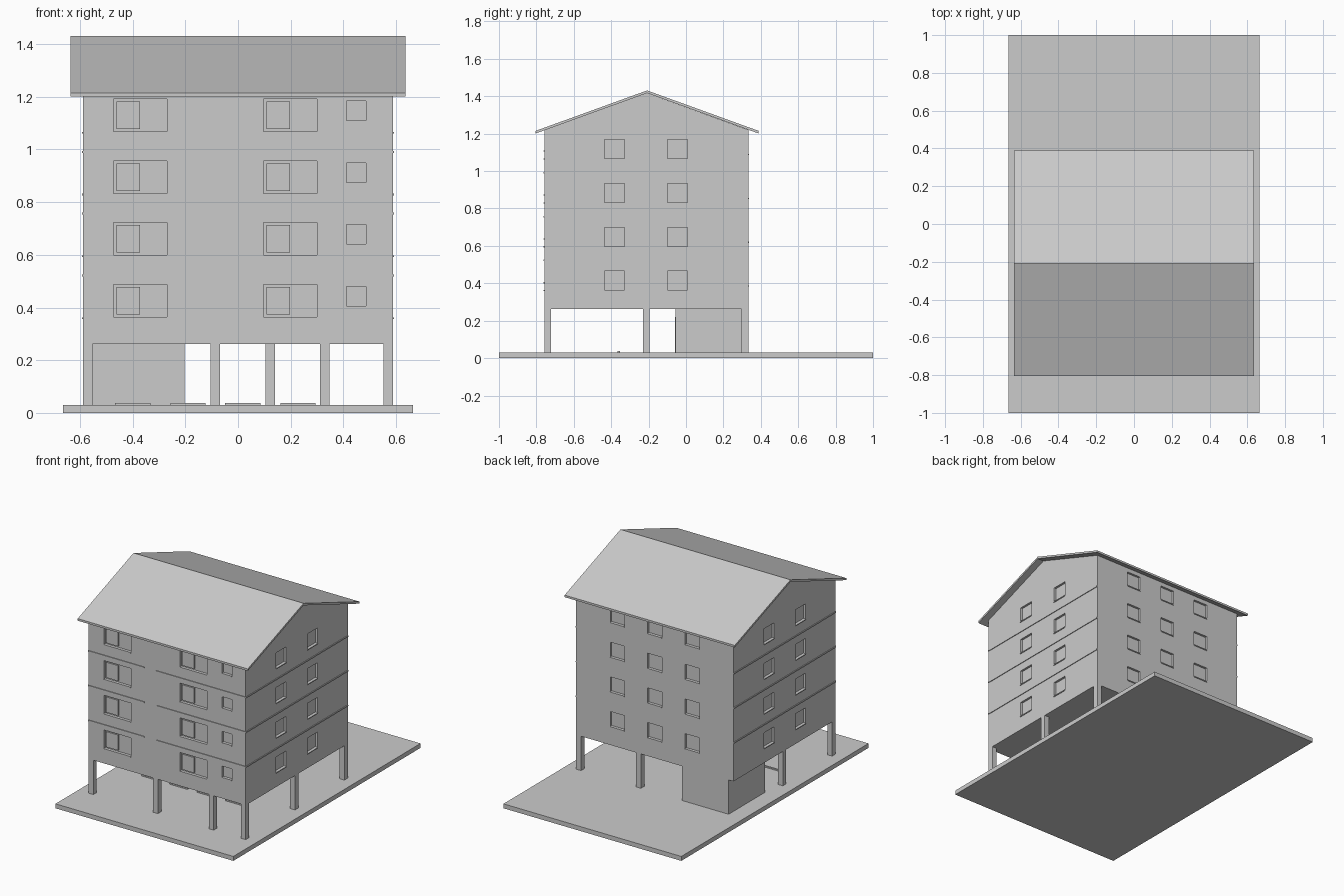
import bpy, bmesh

cube = bpy.data.objects.get("Cube")
if cube:
    bpy.data.objects.remove(cube, do_unlink=True)

grey = bpy.data.materials.new("plain grey")
grey.use_nodes = True
GREY = (0.6, 0.6, 0.6, 1)
grey.diffuse_color = GREY
grey.node_tree.nodes["Principled BSDF"].inputs["Base Color"].default_value = GREY


def finish(name, bm):
    bmesh.ops.recalc_face_normals(bm, faces=bm.faces)
    mesh = bpy.data.meshes.new(name)
    bm.to_mesh(mesh)
    bm.free()
    mesh.materials.append(grey)
    obj = bpy.data.objects.new(name, mesh)
    bpy.context.scene.collection.objects.link(obj)
    return obj


def boxes(name, spans):
    """One object from boxes given as (x0, x1, y0, y1, z0, z1)."""
    bm = bmesh.new()
    for x0, x1, y0, y1, z0, z1 in spans:
        new = bmesh.ops.create_cube(bm, size=1)["verts"]
        for v in new:
            v.co = (x1 if v.co.x > 0 else x0,
                    y1 if v.co.y > 0 else y0,
                    z1 if v.co.z > 0 else z0)
    return finish(name, bm)


def extrude_x(name, profile, half):
    """Extrude a (y, z) outline symmetrically along x."""
    bm = bmesh.new()
    face = bm.faces.new([bm.verts.new((-half, y, z)) for y, z in profile])
    out = bmesh.ops.extrude_face_region(bm, geom=[face])["geom"]
    for v in out:
        if isinstance(v, bmesh.types.BMVert):
            v.co.x = half
    return finish(name, bm)


W = 0.588                      # half width of the block
FRONT, BACK, RIDGE = -0.757, 0.333, -0.208
FLOOR, BASE = 0.03, 0.262      # ground top and underside of the block
STOREY, DEPTH, LIP = 0.2345, 0.015, 0.005
rises = [i * STOREY for i in range(4)]

# Ground slab
boxes("ground_slab", [(-0.665, 0.665, -1, 1, 0, FLOOR)])

# Main block with gable ends
block = extrude_x("apartment_block", [
    (FRONT, BASE), (BACK, BASE), (BACK, 1.22), (RIDGE, 1.417), (FRONT, 1.22)], W)

# Window openings, sills and sashes
holes, sills, sashes = [], [], []
for r in rises:
    for x0, x1, z0, z1 in ((-0.472, -0.27, 0.364, 0.488),
                           (0.097, 0.3, 0.364, 0.488),
                           (0.412, 0.486, 0.406, 0.48)):
        holes.append((x0, x1, FRONT - 0.1, FRONT + DEPTH, z0 + r, z1 + r))
        sills.append((x0, x1, FRONT - LIP, FRONT + 0.001, z0 + r - 0.006, z0 + r))
        if x1 - x0 > 0.1:
            sashes.append((x0 + 0.011, x0 + 0.1, FRONT + 0.006, FRONT + DEPTH + 0.001,
                           z0 + r + 0.01, z1 + r - 0.01))
    for x in (-0.28, 0, 0.28):
        holes.append((x - 0.053, x + 0.053, BACK - DEPTH, BACK + 0.1, 0.388 + r, 0.488 + r))
        sills.append((x - 0.053, x + 0.053, BACK - 0.001, BACK + LIP, 0.382 + r, 0.388 + r))
    for y in (-0.382, -0.046):
        for s in (-1, 1):
            a, b = sorted((s * (W - DEPTH), s * (W + 0.1)))
            holes.append((a, b, y - 0.054, y + 0.054, 0.363 + r, 0.465 + r))
            a, b = sorted((s * (W - 0.001), s * (W + LIP)))
            sills.append((a, b, y - 0.054, y + 0.054, 0.357 + r, 0.363 + r))

cutter = boxes("window_cutter", holes)
cutter.hide_render = True
cut = block.modifiers.new("window_openings", "BOOLEAN")
cut.operation = "DIFFERENCE"
cut.solver = "EXACT"
cut.object = cutter
bpy.context.view_layer.objects.active = block
bpy.ops.object.modifier_apply(modifier=cut.name)
bpy.data.objects.remove(cutter, do_unlink=True)
boxes("window_sills", sills)
boxes("window_sashes", sashes)

# Thin bands at the floor levels, on the front and both ends
bands = []
for r in rises[:3]:
    z0, z1 = 0.518 + r, 0.526 + r
    for x0, x1 in ((-W, -0.17), (-0.08, W)):
        bands.append((x0, x1, FRONT - LIP, FRONT + 0.001, z0, z1))
    bands.append((-W - LIP, -W + 0.001, FRONT, BACK, z0, z1))
    bands.append((W - 0.001, W + LIP, FRONT, BACK, z0, z1))
boxes("floor_bands", bands)

# Pitched roof
T = 0.014
EAVE_F, EAVE_B, EAVE_Z, TOP = -0.804, 0.388, 1.215, 1.431
extrude_x("roof", [
    (EAVE_F, EAVE_Z), (RIDGE, TOP), (EAVE_B, EAVE_Z),
    (EAVE_B, EAVE_Z - T), (RIDGE, TOP - T), (EAVE_F, EAVE_Z - T)], 0.636)

# Open ground floor: columns, stair core, door, wheel stops
spots = [(-0.57, -0.739), (-0.087, -0.739), (0.33, -0.739), (0.57, -0.739),
         (-0.57, -0.213), (0.57, -0.213), (0.122, 0.315), (0.57, 0.315)]
boxes("columns", [(x - 0.018, x + 0.018, y - 0.018, y + 0.018, FLOOR, BASE)
                  for x, y in spots])
CORE = -0.055
boxes("stair_core", [(-0.552, -0.203, CORE, BACK, FLOOR, BASE)])
boxes("entrance_door", [(-0.42, -0.33, CORE - LIP, CORE, FLOOR, 0.22)])
boxes("wheel_stops", [(x - 0.067, x + 0.067, -0.366, -0.354, FLOOR, 0.038)
                      for x in (-0.4, -0.19, 0.018, 0.228)])
